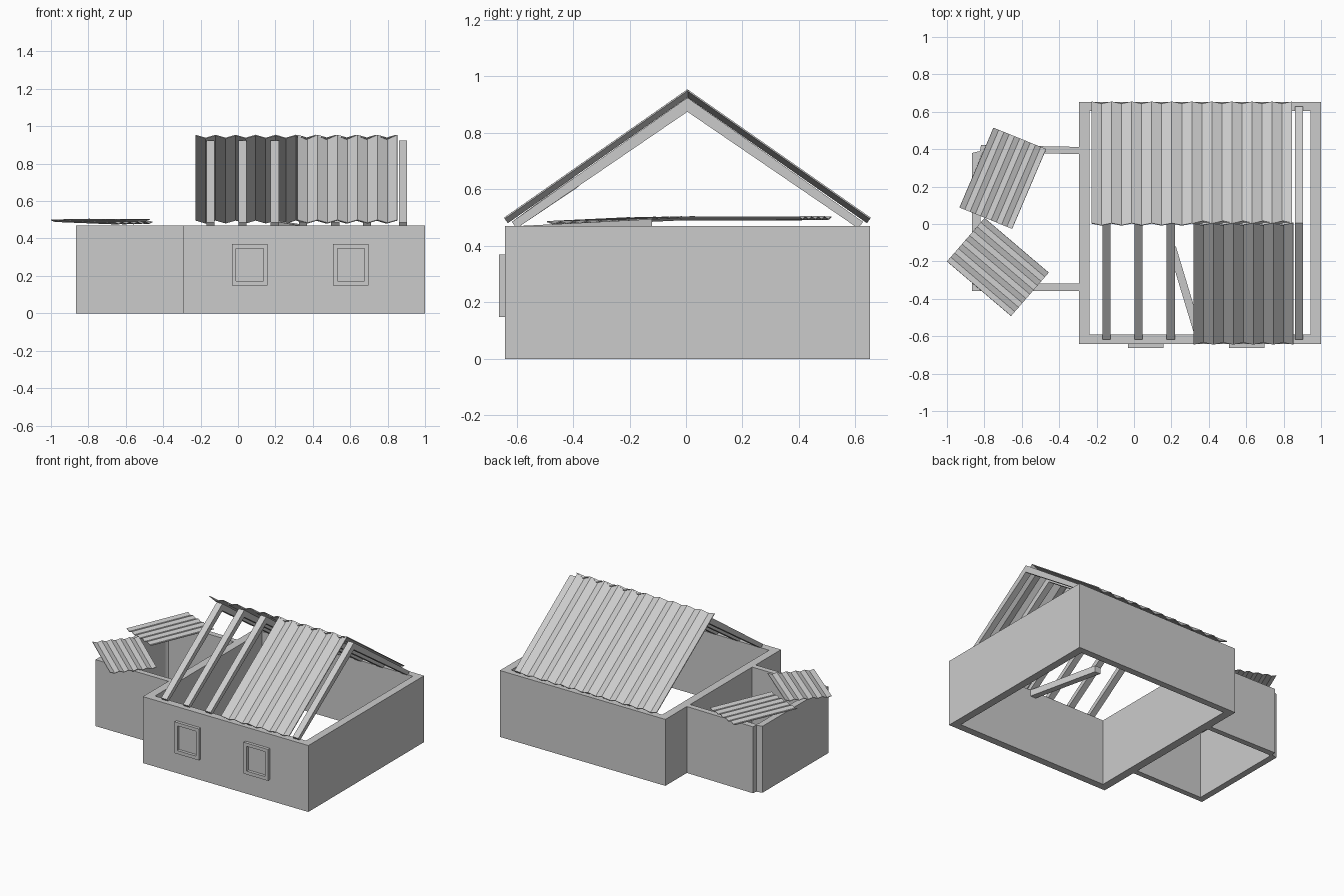
import bpy, bmesh
from mathutils import Vector

if "Cube" in bpy.data.objects:
    bpy.data.objects.remove(bpy.data.objects["Cube"])


def make_object(name, verts, faces):
    bm = bmesh.new()
    vs = [bm.verts.new(v) for v in verts]
    for f in faces:
        bm.faces.new([vs[i] for i in f])
    bmesh.ops.recalc_face_normals(bm, faces=bm.faces)
    mesh = bpy.data.meshes.new(name)
    bm.to_mesh(mesh)
    bm.free()
    obj = bpy.data.objects.new(name, mesh)
    bpy.context.collection.objects.link(obj)
    return obj


def band(name, outer, inner, place, lo, hi, closed=True):
    """Wall or frame between two matching outlines, from lo to hi."""
    n = len(outer)
    verts = [place(p, h) for h in (lo, hi) for loop in (outer, inner) for p in loop]
    faces = []
    for i in range(n if closed else n - 1):
        j = (i + 1) % n
        faces += [(i, j, n + j, n + i), (2*n + i, 2*n + j, 3*n + j, 3*n + i),
                  (i, j, 2*n + j, 2*n + i), (n + i, n + j, 3*n + j, 3*n + i)]
    if not closed:
        faces += [(k, n + k, 3*n + k, 2*n + k) for k in (0, n - 1)]
    return make_object(name, verts, faces)


def rect(x0, x1, y0, y1):
    return [(x0, y0), (x1, y0), (x1, y1), (x0, y1)]


def sheet(name, corner, width, length, periods, amp, thick):
    """Zigzag corrugated sheet: folds across width, ridges along length."""
    c, w, l = Vector(corner), Vector(width), Vector(length)
    n = w.cross(l).normalized()
    if n.z < 0:
        n = -n
    verts, faces = [], []
    for i in range(2 * periods + 1):
        p = c + w * (i / (2 * periods)) + n * (amp if i % 2 == 0 else -amp)
        verts += [p, p + l]
        if i:
            faces.append((2*i - 2, 2*i, 2*i + 1, 2*i - 1))
    obj = make_object(name, verts, faces)
    mod = obj.modifiers.new("thickness", 'SOLIDIFY')
    mod.thickness = thick
    mod.offset = 0


def beam(name, profile, x0, x1, shift=0):
    """Four-sided beam: yz profile (end pair first) extruded along x."""
    verts = [(x + (shift if k in (1, 2) else 0), y, z)
             for x in (x0, x1) for k, (y, z) in enumerate(profile)]
    make_object(name, verts, [(0, 1, 2, 3), (4, 5, 6, 7), (0, 1, 5, 4),
                              (1, 2, 6, 5), (2, 3, 7, 6), (3, 0, 4, 7)])


def upright(p, h):
    return (p[0], p[1], h)


def facing_front(p, h):
    return (p[0], h, p[1])


H = 0.47
RIDGE = 0.005

# main house walls, open above and below
band("house_walls", rect(-0.295, 1.0, -0.642, 0.652), rect(-0.237, 0.945, -0.59, 0.605),
     upright, 0, H)

# side room walls with a broken back corner
band("side_room_walls",
     [(-0.29, -0.357), (-0.865, -0.357), (-0.865, 0.38), (-0.823, 0.39), (-0.818, 0.422), (-0.29, 0.412)],
     [(-0.29, -0.318), (-0.82, -0.318), (-0.82, 0.36), (-0.815, 0.37), (-0.81, 0.378), (-0.29, 0.375)],
     upright, 0, H, closed=False)

# window frames: outer casing and a thinner inner sash
for i, x in enumerate((0.0625, 0.604)):
    a, b = rect(x - 0.095, x + 0.095, 0.148, 0.37), rect(x - 0.073, x + 0.073, 0.172, 0.347)
    band(f"window_frame_{i + 1}", a, b, facing_front, -0.663, -0.635)

# rafters on both slopes
for i, x in enumerate((-0.147, 0.024, 0.196, 0.347, 0.52, 0.69, 0.882)):
    for side, s in (("front", -1), ("back", 1)):
        prof = [(0, 0.925), (0.622, 0.485), (0.605, 0.462), (0, 0.875)]
        prof = [(RIDGE + s * y, z) for y, z in prof]
        if i == 3 and s < 0:
            # broken rafter stub, tip poking through the sheet
            prof = [(-0.40, 0.645), prof[1], prof[2], (-0.38, 0.61)]
        beam(f"{side}_rafter_{i + 1}", prof, x - 0.022, x + 0.022)

# fallen half of the broken rafter
beam("fallen_rafter", [(-0.60, 0.47), (-0.12, 0.495), (-0.12, 0.45), (-0.60, 0.425)],
     0.325, 0.369, shift=-0.145)

# roof sheets
for name, s, x0, x1, n in (("back_roof_sheet", 1, -0.227, 0.845, 10),
                           ("front_roof_sheet", -1, 0.318, 0.852, 5)):
    sheet(name, (x0, RIDGE - s * 0.007, 0.945), (x1 - x0, 0, 0),
          (0, s * 0.65, -0.455), n, 0.0095, 0.005)

# loose sheets lying on the side room
sheet("loose_sheet_back", (-0.933, 0.088, 0.497), (0.281, -0.114, 0),
      (0.182, 0.427, 0.001), 5, 0.005, 0.004)
sheet("loose_sheet_front", (-1.0, -0.2, 0.495), (0.201, 0.232, 0.004),
      (0.343, -0.292, -0.014), 5, 0.005, 0.004)
